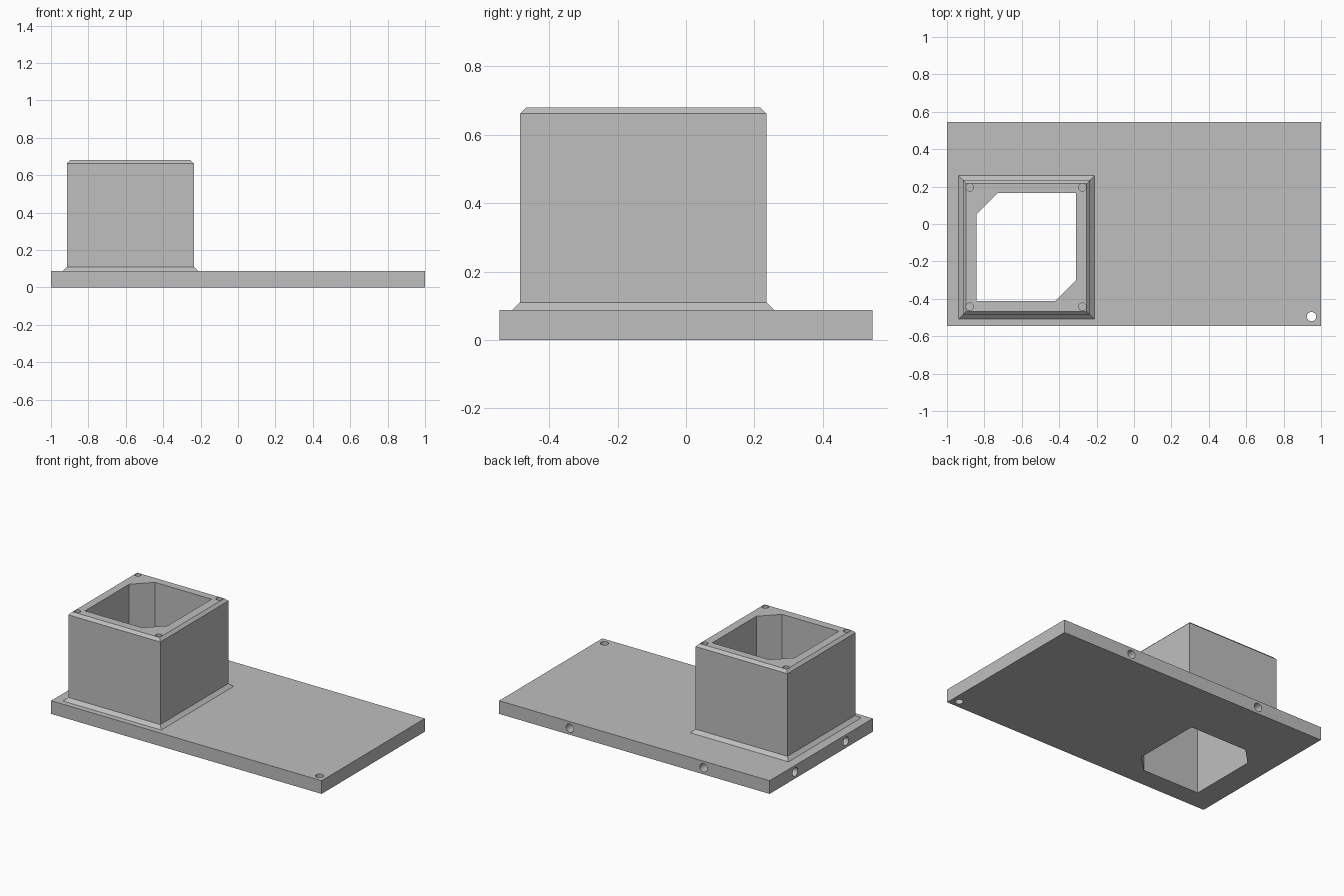
import bpy, bmesh
from math import radians
from mathutils import Matrix

cube = bpy.data.objects.get("Cube")
if cube:
    bpy.data.objects.remove(cube, do_unlink=True)

grey = bpy.data.materials.new("plain_grey")
grey.use_nodes = True
COLOUR = (0.52, 0.52, 0.52, 1)
grey.diffuse_color = COLOUR
grey.node_tree.nodes["Principled BSDF"].inputs["Base Color"].default_value = COLOUR

THICK, TOP = 0.088, 0.68          # plate thickness, tower height
X0, X1, Y0, Y1 = -0.915, -0.235, -0.485, 0.235   # tower walls


def make_object(name, bm):
    bmesh.ops.recalc_face_normals(bm, faces=bm.faces)
    mesh = bpy.data.meshes.new(name)
    bm.to_mesh(mesh)
    bm.free()
    obj = bpy.data.objects.new(name, mesh)
    mesh.materials.append(grey)
    bpy.context.collection.objects.link(obj)
    return obj


def loft(bm, rings):
    """Skin a closed solid through rings of equal point count."""
    rows = [[bm.verts.new(p) for p in ring] for ring in rings]
    n = len(rows[0])
    for low, high in zip(rows, rows[1:]):
        for i in range(n):
            j = (i + 1) % n
            bm.faces.new((low[i], low[j], high[j], high[i]))
    bm.faces.new(rows[0][::-1])
    bm.faces.new(rows[-1])


def rectangle(x0, x1, y0, y1, z, grow=0):
    return [(x0 - grow, y0 - grow, z), (x1 + grow, y0 - grow, z),
            (x1 + grow, y1 + grow, z), (x0 - grow, y1 + grow, z)]


def drill(bm, centre, radius, depth, axis="z"):
    """Round cutter centred on a point; depth is measured to each side."""
    turn = {"x": Matrix.Rotation(radians(90), 4, "Y"),
            "y": Matrix.Rotation(radians(90), 4, "X"),
            "z": Matrix.Identity(4)}[axis]
    bmesh.ops.create_cone(bm, cap_ends=True, segments=32, radius1=radius,
                          radius2=radius, depth=2 * depth,
                          matrix=Matrix.Translation(centre) @ turn)


def cut(obj, cutter):
    cutter.hide_render = True
    mod = obj.modifiers.new("cut", "BOOLEAN")
    mod.operation, mod.solver, mod.object = "DIFFERENCE", "EXACT", cutter
    bpy.context.view_layer.objects.active = obj
    bpy.ops.object.modifier_apply(modifier=mod.name)
    bpy.data.objects.remove(cutter, do_unlink=True)


# Base plate
bm = bmesh.new()
loft(bm, [rectangle(-1, 1, -0.545, 0.545, z) for z in (0, THICK)])
base_plate = make_object("base_plate", bm)

# Tower with flared foot and chamfered rim
bm = bmesh.new()
loft(bm, [rectangle(X0, X1, Y0, Y1, z, grow) for z, grow in
          ((THICK - 0.03, 0.023), (THICK, 0.023), (0.11, 0), (0.662, 0), (TOP, -0.018))])
tower = make_object("tower", bm)

# Join the tower to the plate as one solid
mod = base_plate.modifiers.new("join", "BOOLEAN")
mod.operation, mod.solver, mod.object = "UNION", "EXACT", tower
bpy.context.view_layer.objects.active = base_plate
bpy.ops.object.modifier_apply(modifier=mod.name)
bpy.data.objects.remove(tower, do_unlink=True)
body = base_plate
body.name = "plate_with_tower"

# Square shaft with two opposite cut-off corners
a, b, c, d, k = -0.842, -0.31, -0.412, 0.165, 0.112
outline = [(a, c), (b - k, c), (b, c + k), (b, d), (a + k, d), (a, d - k)]
bm = bmesh.new()
loft(bm, [[(x, y, z) for x, y in outline] for z in (-0.1, 1)])
cut(body, make_object("shaft_cutter", bm))

# Screw holes in the rim, edge holes in the plate, and one through hole
bm = bmesh.new()
for x in (-0.878, -0.276):
    for y in (-0.442, 0.196):
        drill(bm, (x, y, TOP), 0.02, 0.1)
for x in (0.477, -0.511):
    drill(bm, (x, 0.545, THICK / 2), 0.028, 0.1, "y")
for y in (0.276, -0.261):
    drill(bm, (-1, y, THICK / 2), 0.028, 0.1, "x")
drill(bm, (0.949, -0.495, 0), 0.025, 0.2)
cut(body, make_object("hole_cutter", bm))

# Smooth the hole walls, keep every edge crisp
bpy.ops.object.select_all(action="DESELECT")
body.select_set(True)
bpy.context.view_layer.objects.active = body
bpy.ops.object.shade_smooth_by_angle(angle=radians(30))
